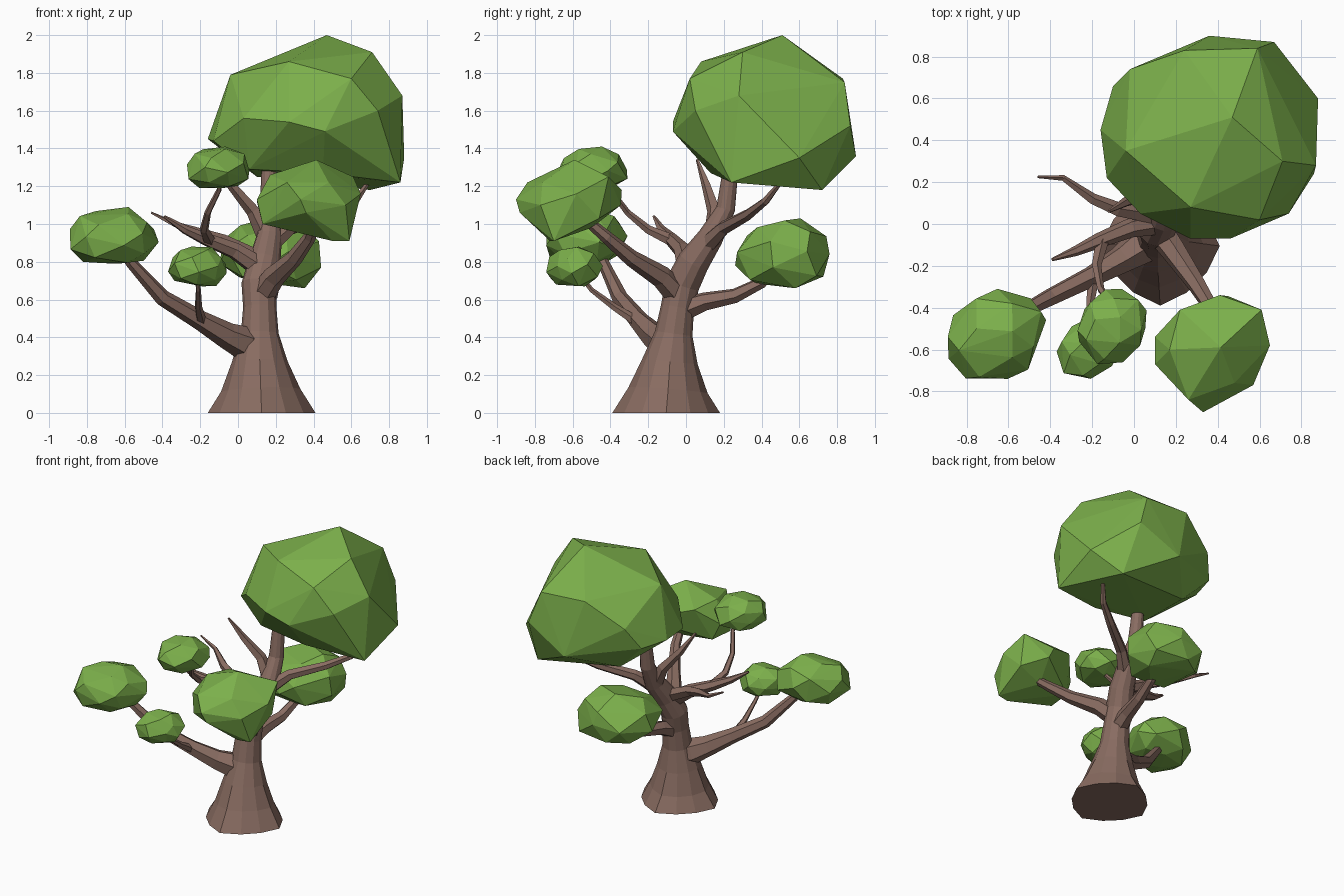
import bpy, bmesh, math, random
from mathutils import Vector, Euler

if "Cube" in bpy.data.objects:
    bpy.data.objects.remove(bpy.data.objects["Cube"])


def material(name, color):
    m = bpy.data.materials.new(name)
    m.diffuse_color = (*color, 1)
    m.use_nodes = True
    m.node_tree.nodes["Principled BSDF"].inputs["Base Color"].default_value = m.diffuse_color
    return m


BARK = material("bark brown", (0.25, 0.15, 0.12))
LEAF = material("leaf green", (0.20, 0.43, 0.07))


def finish(bm, name, mat):
    bmesh.ops.recalc_face_normals(bm, faces=bm.faces[:])
    me = bpy.data.meshes.new(name)
    bm.to_mesh(me)
    bm.free()
    me.materials.append(mat)
    ob = bpy.data.objects.new(name, me)
    bpy.context.collection.objects.link(ob)
    return ob


def limb(name, path, sides=6, notch=0.0):
    """Faceted tapering tube; path holds (x, y, z, radius); notch cuts gaps between roots."""
    bm = bmesh.new()
    pts = [Vector(p[:3]) for p in path]
    side = None
    rings = []
    for i, p in enumerate(pts):
        t = (pts[min(i + 1, len(pts) - 1)] - pts[max(i - 1, 0)]).normalized()
        if notch and i == 0:
            t = Vector((0, 0, 1))
        if side is None:
            side = t.orthogonal() if not notch else Vector((1, 0, 0))
        side = (side - t * side.dot(t)).normalized()
        up = t.cross(side)
        ring = []
        for k in range(sides):
            a = 2 * math.pi * k / sides
            # root gaps fade out with height
            cut = 0 if k % 3 == 0 else notch * max(0, 1 - p.z / 0.3)
            r = path[i][3] * (1 - cut)
            ring.append(bm.verts.new(p + (side * math.cos(a) + up * math.sin(a)) * r))
        rings.append(ring)
    for a, b in zip(rings, rings[1:]):
        for k in range(sides):
            j = (k + 1) % sides
            bm.faces.new((a[k], a[j], b[j], b[k]))
    bm.faces.new(rings[0])
    bm.faces.new(rings[-1])
    return finish(bm, name, BARK)


def hull(name, pts):
    """Faceted clump wrapped around a few corner points."""
    bm = bmesh.new()
    for p in pts:
        bm.verts.new(p)
    res = bmesh.ops.convex_hull(bm, input=bm.verts[:])
    junk = {v for v in res["geom_interior"] + res["geom_unused"] if isinstance(v, bmesh.types.BMVert)}
    bmesh.ops.delete(bm, geom=list(junk), context='VERTS')
    return finish(bm, name, LEAF)


def foliage(name, lo, hi, tilt=(0, 0, 0), seed=1, count=26, floor=-0.72, skew=0.06):
    """Clump from jittered sphere points: flat below, tilted, skewed, fitted to a box."""
    rnd = random.Random(seed)
    rot = Euler(tilt)
    pts = []
    for i in range(count):
        z = 1 - 2 * (i + 0.5) / count
        a = i * 2.39996 + rnd.uniform(-0.2, 0.2)
        r = math.sqrt(1 - z * z)
        p = Vector((r * math.cos(a), r * math.sin(a), z)) * rnd.uniform(0.98, 1.08)
        p.z = max(p.z, floor - rnd.uniform(0, 0.06))
        p.rotate(rot)
        pts.append(Vector((p.x + skew * p.y, p.y + skew * p.x, p.z)))
    mn = [min(p[k] for p in pts) for k in range(3)]
    mx = [max(p[k] for p in pts) for k in range(3)]
    return hull(name, [[lo[k] + (p[k] - mn[k]) / (mx[k] - mn[k]) * (hi[k] - lo[k])
                        for k in range(3)] for p in pts])


# Trunk with flared roots, leaning back into the crown
limb("trunk", [(.125, -.105, 0, .285), (.12, -.095, .12, .21), (.115, -.085, .27, .148),
               (.115, -.065, .42, .1), (.115, -.045, .56, .088), (.11, -.02, .68, .092),
               (.14, .04, .8, .085), (.165, .13, .93, .068), (.165, .21, 1.08, .05),
               (.165, .25, 1.4, .036)], sides=12, notch=0.1)

# Main branches
limb("left_branch", [(.13, -.05, .35, .07), (.03, -.11, .37, .09), (-.06, -.17, .41, .07),
                     (-.2, -.25, .49, .052), (-.4, -.35, .61, .043), (-.57, -.44, .8, .03),
                     (-.65, -.5, .93, .022)])
limb("front_branch", [(.11, -.02, .6, .07), (.19, -.13, .72, .06), (.3, -.29, .82, .044),
                      (.38, -.42, .93, .034), (.42, -.56, 1.05, .025)])
limb("back_branch", [(.11, -.06, .53, .07), (.14, .1, .59, .05), (.17, .26, .62, .04),
                     (.19, .4, .69, .032), (.2, .48, .8, .025)])
limb("upper_left_branch", [(.13, .01, .76, .06), (-.02, -.02, .86, .046), (-.17, -.08, .92, .036),
                           (-.28, -.13, .97, .024), (-.39, -.17, 1.04, .008)])
limb("right_branch", [(.15, .09, .87, .055), (.28, .2, .98, .038), (.48, .33, 1.05, .03),
                      (.62, .42, 1.12, .022), (.69, .5, 1.22, .012)])

# Twigs
limb("lower_left_twig", [(-.19, -.24, .47, .03), (-.21, -.38, .56, .02), (-.21, -.5, .65, .014),
                         (-.22, -.58, .75, .01)], 5)
limb("back_left_twig", [(.1, .04, .82, .045), (-.08, .07, .91, .036), (-.2, .12, .95, .028),
                        (-.34, .22, 1.0, .015), (-.46, .225, 1.06, .006)], 5)
limb("upper_left_twig", [(-.15, -.07, .91, .034), (-.18, -.2, .97, .024), (-.16, -.31, 1.06, .018),
                         (-.1, -.4, 1.18, .014), (-.1, -.48, 1.28, .01)], 5)
limb("crown_twig", [(.15, .14, .93, .05), (.08, .15, 1.07, .038), (-.03, .11, 1.2, .026),
                    (-.12, .06, 1.34, .008)], 5)

# Large clumps: corners from the top down
hull("crown_foliage", [
    (.47, .51, 2.0), (.71, .3, 1.91), (.27, .08, 1.86), (-.04, .35, 1.79), (.24, .83, 1.77),
    (.59, .84, 1.75), (.6, .02, 1.77), (.87, .28, 1.68), (.74, .05, 1.6), (-.02, .74, 1.6),
    (.27, -.07, 1.54), (.46, -.07, 1.49), (.03, .05, 1.56), (.67, .87, 1.52), (-.13, .22, 1.44),
    (-.16, .45, 1.45), (-.1, .66, 1.45), (.36, .9, 1.36), (.88, .6, 1.35), (.06, .18, 1.29),
    (.45, .13, 1.27), (.86, .24, 1.22), (.1, .62, 1.25), (.7, .72, 1.18)])
hull("front_foliage", [
    (.415, -.59, 1.34), (.61, -.41, 1.25), (.17, -.6, 1.26), (.22, -.41, 1.24), (.26, -.84, 1.22),
    (.48, -.76, 1.22), (.41, -.34, 1.18), (.65, -.58, 1.16), (.33, -.9, 1.13), (.57, -.77, 1.1),
    (.1, -.67, 1.13), (.1, -.54, 1.12), (.45, -.345, 1.1), (.36, -.88, 1.06), (.13, -.7, 1.0),
    (.15, -.52, 1.0), (.5, -.72, .91), (.59, -.7, .91), (.6, -.46, 1.03), (.4, -.5, .98)])

# Smaller clumps
foliage("left_foliage", (-.89, -.74, .79), (-.42, -.31, 1.09), (0, .05, .3), 8)
foliage("upper_left_foliage", (-.27, -.67, 1.19), (.06, -.31, 1.41), (-.1, 0, .5), 11)
foliage("lower_left_foliage", (-.37, -.74, .67), (-.06, -.44, .88), (0, .2, .2), 14, skew=.12)
foliage("back_foliage", (-.10, .26, .66), (.44, .76, 1.03), (0, .22, 0), 17, floor=-.6, skew=.03)
